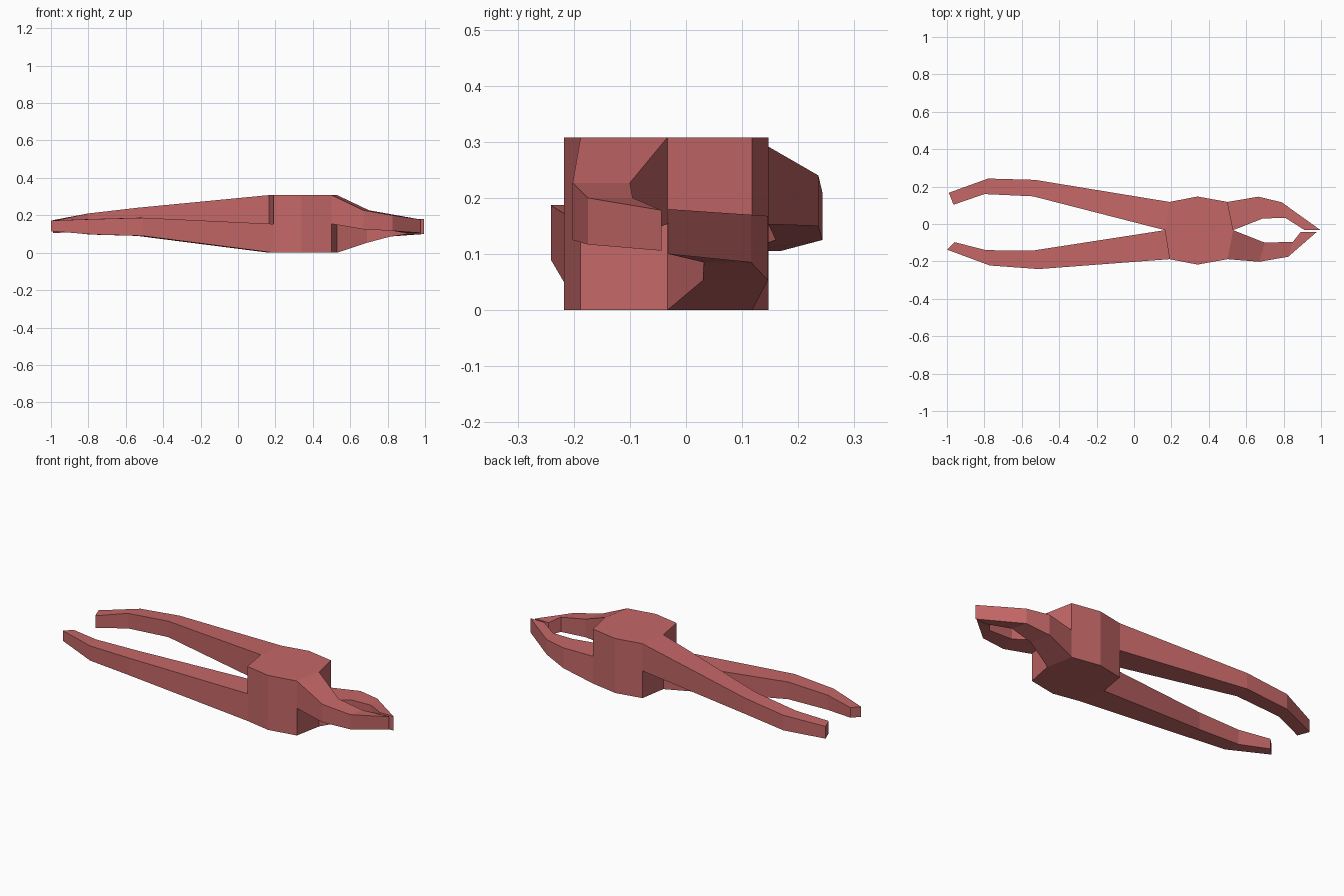
import bpy
import bmesh

default_cube = bpy.data.objects.get("Cube")
if default_cube:
    bpy.data.objects.remove(default_cube, do_unlink=True)

# Single painted-metal colour
red = bpy.data.materials.new("dusty_red")
red.use_nodes = True
red.diffuse_color = (0.55, 0.134, 0.134, 1)
red.node_tree.nodes["Principled BSDF"].inputs["Base Color"].default_value = red.diffuse_color


def finish(name, bm):
    """Turn a bmesh into a flat-shaded red object."""
    bmesh.ops.recalc_face_normals(bm, faces=bm.faces)
    mesh = bpy.data.meshes.new(name)
    bm.to_mesh(mesh)
    bm.free()
    mesh.materials.append(red)
    part = bpy.data.objects.new(name, mesh)
    bpy.context.collection.objects.link(part)
    return part


def prism(name, outline, bottom, top):
    """Extrude a plan outline straight up."""
    bm = bmesh.new()
    base = bm.faces.new([bm.verts.new((x, y, bottom)) for x, y in outline])
    extruded = bmesh.ops.extrude_face_region(bm, geom=[base], use_keep_orig=True)
    top_verts = [item for item in extruded["geom"] if isinstance(item, bmesh.types.BMVert)]
    bmesh.ops.translate(bm, verts=top_verts, vec=(0, 0, top - bottom))
    return finish(name, bm)


def lever(name, outer, inner, heights):
    """Loft a four-sided bar through outer/inner plan points and (bottom, top) heights."""
    bm = bmesh.new()
    rings = []
    for (ox, oy), (ix, iy), (low, high) in zip(outer, inner, heights):
        corners = [(ox, oy, low), (ix, iy, low), (ix, iy, high), (ox, oy, high)]
        rings.append([bm.verts.new(corner) for corner in corners])
    for ring, following in zip(rings, rings[1:]):
        for i in range(4):
            j = (i + 1) % 4
            bm.faces.new([ring[i], ring[j], following[j], following[i]])
    bm.faces.new(rings[0])
    bm.faces.new(rings[-1])
    return finish(name, bm)


# Key points of the pivot block shared with the levers
height, middle = 0.308, 0.154
handle_root, jaw_root = (0.165, -0.033), (0.53, -0.033)
back_handle_corner, back_jaw_corner = (0.19, 0.118), (0.5, 0.118)
front_handle_corner, front_jaw_corner = (0.19, -0.188), (0.5, -0.188)

# Pivot block
prism("pivot_block",
      [handle_root, front_handle_corner, (0.34, -0.217), front_jaw_corner,
       jaw_root, back_jaw_corner, (0.34, 0.147), back_handle_corner],
      0, height)

# Handles: the back one leaves the upper half, the front one the lower half
lever("back_handle",
      [back_handle_corner, (-0.53, 0.236), (-0.78, 0.243), (-0.99, 0.167)],
      [handle_root, (-0.54, 0.148), (-0.8, 0.16), (-0.965, 0.103)],
      [(middle, height), (0.15, 0.24), (0.125, 0.21), (0.105, 0.174)])
lever("front_handle",
      [front_handle_corner, (-0.51, -0.241), (-0.77, -0.222), (-1, -0.137)],
      [handle_root, (-0.54, -0.142), (-0.79, -0.14), (-0.96, -0.097)],
      [(0, middle), (0.09, 0.187), (0.097, 0.18), (0.115, 0.172)])

# Jaws: the front one leaves the upper half, the back one the lower half
lever("front_jaw",
      [front_jaw_corner, (0.67, -0.202), (0.825, -0.175), (0.975, -0.044)],
      [jaw_root, (0.7, -0.1), (0.85, -0.095), (0.89, -0.044)],
      [(middle, height), (0.125, 0.227), (0.117, 0.2), (0.106, 0.178)])
lever("back_jaw",
      [back_jaw_corner, (0.665, 0.146), (0.79, 0.116), (0.995, -0.031)],
      [jaw_root, (0.69, 0.03), (0.81, 0.032), (0.91, -0.031)],
      [(0, middle), (0.053, 0.168), (0.085, 0.17), (0.1, 0.18)])
